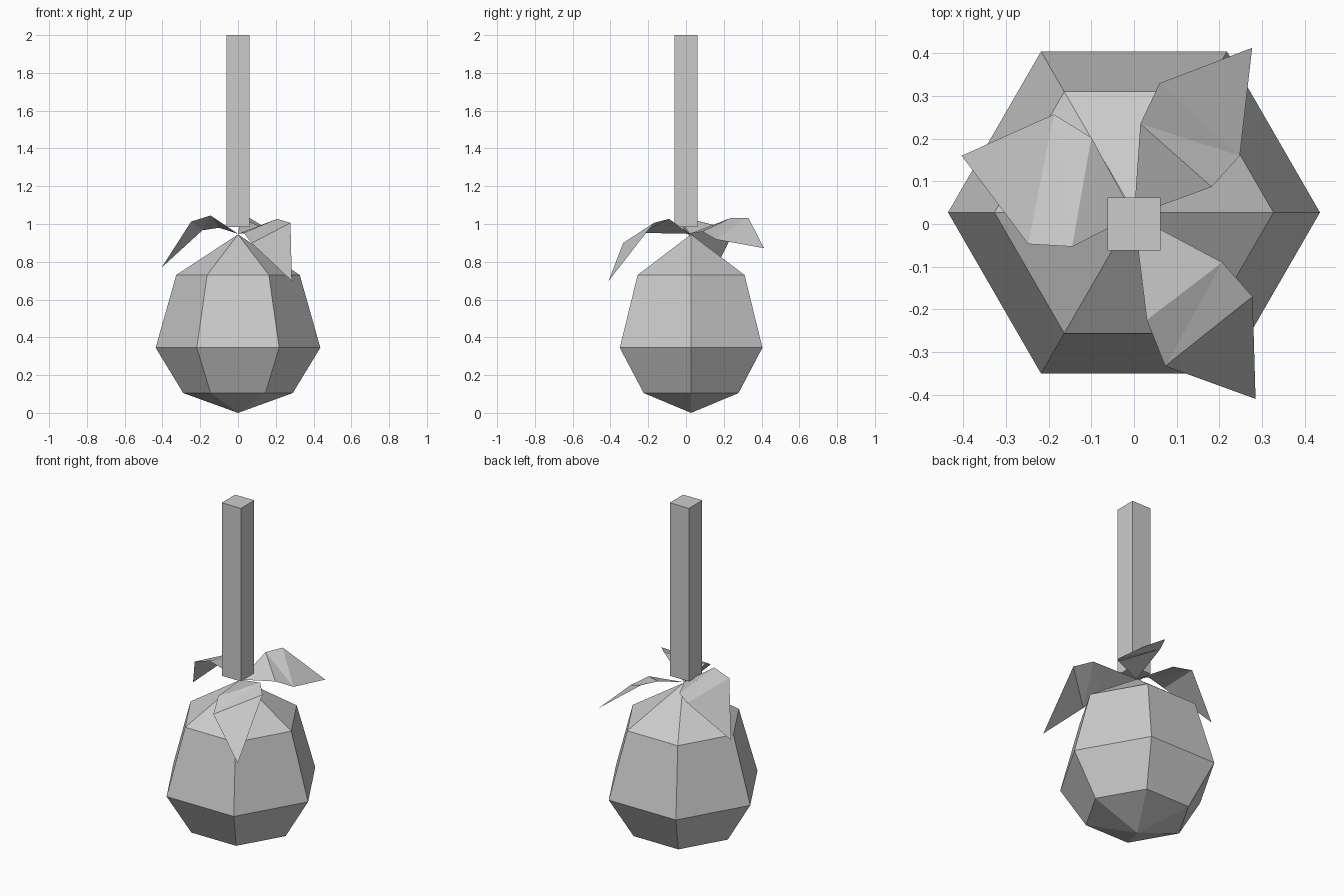
import bpy, bmesh, math

if "Cube" in bpy.data.objects:
    bpy.data.objects.remove(bpy.data.objects["Cube"])

grey = bpy.data.materials.new("plain grey")
grey.diffuse_color = (0.6, 0.6, 0.6, 1.0)
grey.use_nodes = True
grey.node_tree.nodes["Principled BSDF"].inputs["Base Color"].default_value = grey.diffuse_color

CENTRE_Y = 0.027


def make_object(name, bm):
    mesh = bpy.data.meshes.new(name)
    bm.to_mesh(mesh)
    bm.free()
    mesh.materials.append(grey)
    obj = bpy.data.objects.new(name, mesh)
    bpy.context.collection.objects.link(obj)
    return obj


# Six-sided bulb: rings of (radius, height) closed by a point at each end
bm = bmesh.new()
rings = []
for radius, z in [(0.29, 0.105), (0.436, 0.345), (0.327, 0.73)]:
    rings.append([bm.verts.new((radius * math.cos(i * math.pi / 3),
                                CENTRE_Y + radius * math.sin(i * math.pi / 3), z))
                  for i in range(6)])
bottom = bm.verts.new((0, CENTRE_Y, 0))
top = bm.verts.new((0, CENTRE_Y, 0.945))
for i in range(6):
    j = (i + 1) % 6
    bm.faces.new((bottom, rings[0][j], rings[0][i]))
    for low, high in zip(rings, rings[1:]):
        bm.faces.new((low[i], low[j], high[j], high[i]))
    bm.faces.new((rings[-1][i], rings[-1][j], top))
make_object("bulb", bm)

# Square stem
bm = bmesh.new()
bmesh.ops.create_cube(bm, size=1)
for v in bm.verts:
    v.co = (v.co.x * 0.124, v.co.y * 0.124, 1.4925 + v.co.z * 1.015)
make_object("stem", bm)


# Thin folded leaf: raised edge (2 points), drooping edge (2 points) and tip
def leaf(name, raised, low, tip):
    bm = bmesh.new()
    base = bm.verts.new((0, 0.02, 0.948))
    r1, r2 = [bm.verts.new(p) for p in raised]
    l1, l2 = [bm.verts.new(p) for p in low]
    t = bm.verts.new(tip)
    for tri in [(base, l1, r1), (r1, l1, l2), (r1, l2, r2), (r2, l2, t)]:
        face = bm.faces.new(tri)
        face.normal_update()
        if face.normal.z < 0:
            face.normal_flip()
    make_object(name, bm)


leaf("front_leaf",
     [(0.207, -0.09, 1.027), (0.278, -0.17, 1.006)],
     [(0.03, -0.225, 0.953), (0.073, -0.333, 0.899)],
     (0.285, -0.41, 0.698))
leaf("back_leaf",
     [(0.015, 0.235, 1.031), (0.06, 0.33, 1.033)],
     [(0.182, 0.087, 0.96), (0.248, 0.16, 0.918)],
     (0.277, 0.413, 0.872))
leaf("left_leaf",
     [(-0.145, -0.053, 1.045), (-0.248, -0.047, 1.013)],
     [(-0.10, 0.203, 0.98), (-0.188, 0.257, 0.967)],
     (-0.404, 0.16, 0.77))
